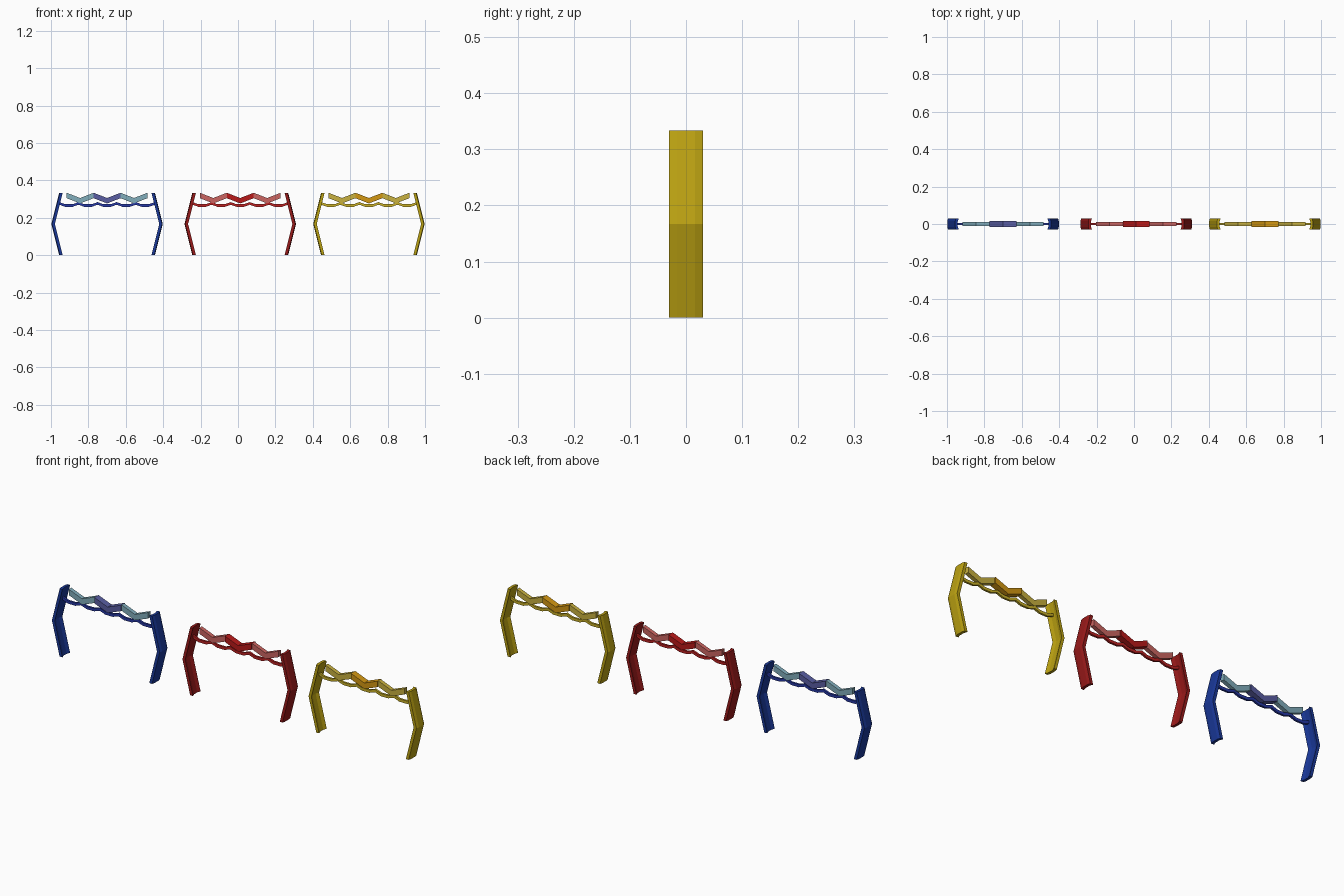
import bpy, bmesh

if "Cube" in bpy.data.objects:
    bpy.data.objects.remove(bpy.data.objects["Cube"])


def material(name, rgb):
    m = bpy.data.materials.new(name)
    m.diffuse_color = (*rgb, 1)
    m.use_nodes = True
    m.node_tree.nodes["Principled BSDF"].inputs["Base Color"].default_value = m.diffuse_color
    return m


def make(name, rings, mat):
    """Skin a row of equal cross-sections and cap the ends."""
    bm = bmesh.new()
    rs = [[bm.verts.new(p) for p in r] for r in rings]
    n = len(rs[0])
    for a, b in zip(rs, rs[1:]):
        for i in range(n):
            j = (i + 1) % n
            bm.faces.new((a[i], a[j], b[j], b[i]))
    bm.faces.new(rs[0])
    bm.faces.new(rs[-1])
    bmesh.ops.recalc_face_normals(bm, faces=bm.faces)
    me = bpy.data.meshes.new(name)
    bm.to_mesh(me)
    bm.free()
    me.materials.append(mat)
    ob = bpy.data.objects.new(name, me)
    bpy.context.collection.objects.link(ob)


def strip(name, path, half_y, height, mat):
    """Flat-sided bar following an x/z path (path is its top edge)."""
    make(name, [[(x, -half_y, z), (x, half_y, z), (x, half_y, z - height),
                 (x, -half_y, z - height)] for x, z in path], mat)


# Post section: (distance in from outer face, y), hollow on the inside
SECTION = [(0, -.016), (0, 0), (0, .016), (.004, .03), (.019, .03),
           (.013, .012), (.013, -.012), (.019, -.03), (.004, -.03)]

fences = [
    ("blue", -.70, (.01, .04, .32), (.22, .42, .50), (.10, .11, .36), (.02, .04, .38)),
    ("red", .012, (.32, .01, .01), (.60, .13, .12), (.48, .01, .01), (.50, .015, .015)),
    ("yellow", .70, (.50, .36, .006), (.58, .44, .05), (.65, .31, .006), (.58, .43, .02)),
]
for color, cx, post, side, middle, rope in fences:
    pm, sm, mm, rm = [material(f"{color}_{n}", c) for n, c in
                      (("post", post), ("side", side), ("middle", middle), ("rope", rope))]

    # Bent posts, mirrored left and right
    for label, s in (("left", -1), ("right", 1)):
        make(f"{color}_{label}_post",
             [[(cx + s * (x - d), y, z) for d, y in SECTION]
              for x, z in ((.256, 0), (.298, .167), (.256, .334))], pm)

    # Three V-shaped panels
    for i, (label, hy, m) in enumerate((("left", .01, sm), ("middle", .016, mm),
                                        ("right", .01, sm))):
        c = cx + (i - 1) * .144
        strip(f"{color}_{label}_panel",
              [(c - .072, .334), (c, .306), (c + .072, .334)], hy, .029, m)

    # Scalloped rail below the panels
    span, waves = .51, 5
    step = span / waves
    path = []
    for i in range(waves):
        x = cx - span / 2 + i * step
        path += [(x, .284), (x + step * .3, .273), (x + step * .7, .273)]
    path.append((cx + span / 2, .284))
    strip(f"{color}_rail", path, .005, .014, rm)
